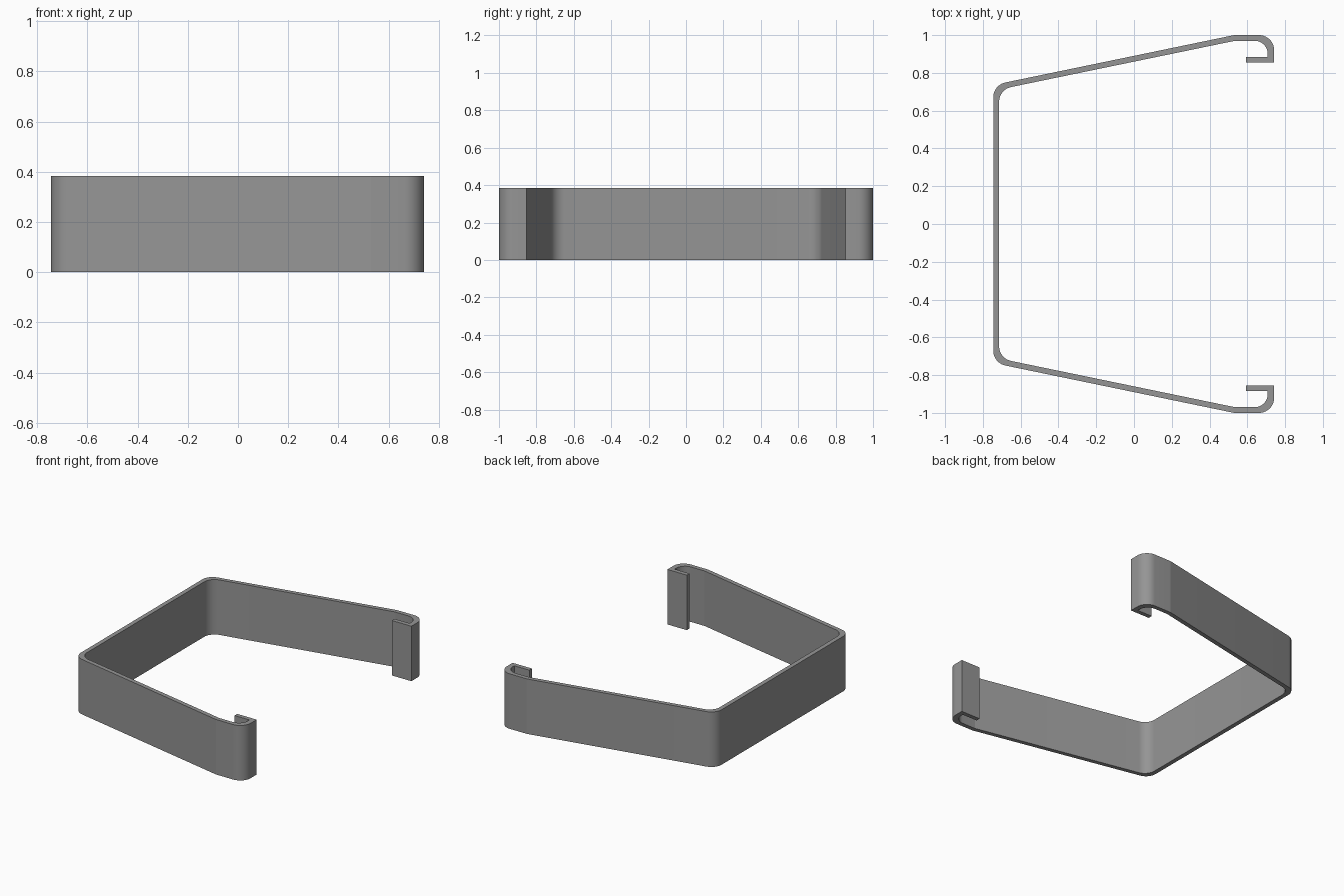
import bpy, bmesh, math
from mathutils import Vector

if "Cube" in bpy.data.objects:
    bpy.data.objects.remove(bpy.data.objects["Cube"])

HEIGHT = 0.384

# Half of the clip outline (y > 0), from back wall outside, round the hook, to back wall inside:
# x, y, corner radius
half = [
    (-0.745, 0.736, 0.08),   # outer back corner
    (0.53, 1.0, 0),          # arm meets hook
    (0.742, 1.0, 0.08),      # rounded hook corner
    (0.742, 0.854, 0),       # lip
    (0.592, 0.854, 0),
    (0.592, 0.884, 0),
    (0.708, 0.884, 0),
    (0.708, 0.97, 0.07),     # inside of the hook
    (0.535, 0.97, 0),
    (-0.714, 0.712, 0.08),   # inner back corner
]


def fillet(prev, corner, nxt, radius, steps=10):
    """Points of the arc that rounds one corner."""
    a, b = (prev - corner).normalized(), (nxt - corner).normalized()
    half_angle = a.angle(b) / 2
    centre = corner + (a + b).normalized() * radius / math.sin(half_angle)
    reach = radius / math.tan(half_angle)
    start, end = corner + a * reach - centre, corner + b * reach - centre
    total = start.angle(end)
    return [centre + (start * math.sin(total * (1 - i / steps))
                      + end * math.sin(total * i / steps)) / math.sin(total)
            for i in range(steps + 1)]


# Round the corners, then mirror the half outline into a closed loop
pts = [Vector((x, y)) for x, y, r in half]
outline = []
for i, (x, y, r) in enumerate(half):
    if r:
        before = pts[i - 1] if i else Vector((x, 0))
        after = pts[i + 1] if i + 1 < len(pts) else Vector((x, 0))
        outline += fillet(before, pts[i], after, r)
    else:
        outline.append(pts[i])
outline += [Vector((p.x, -p.y)) for p in reversed(outline)]

# Extrude the outline into the strip
bm = bmesh.new()
base = bm.faces.new([bm.verts.new((p.x, p.y, 0)) for p in outline])
top = bmesh.ops.extrude_face_region(bm, geom=[base], use_keep_orig=True)
bmesh.ops.translate(bm, vec=(0, 0, HEIGHT),
                    verts=[v for v in top["geom"] if isinstance(v, bmesh.types.BMVert)])
bmesh.ops.recalc_face_normals(bm, faces=bm.faces)
mesh = bpy.data.meshes.new("clip_band")
bm.to_mesh(mesh)
bm.free()
clip = bpy.data.objects.new("clip_band", mesh)
bpy.context.collection.objects.link(clip)

grey = bpy.data.materials.new("mid grey")
grey.diffuse_color = (0.3, 0.3, 0.3, 1)
grey.use_nodes = True
grey.node_tree.nodes["Principled BSDF"].inputs["Base Color"].default_value = grey.diffuse_color
mesh.materials.append(grey)

# Smooth the rounded corners only
bpy.context.view_layer.objects.active = clip
clip.select_set(True)
bpy.ops.object.shade_smooth_by_angle(angle=math.radians(11))
